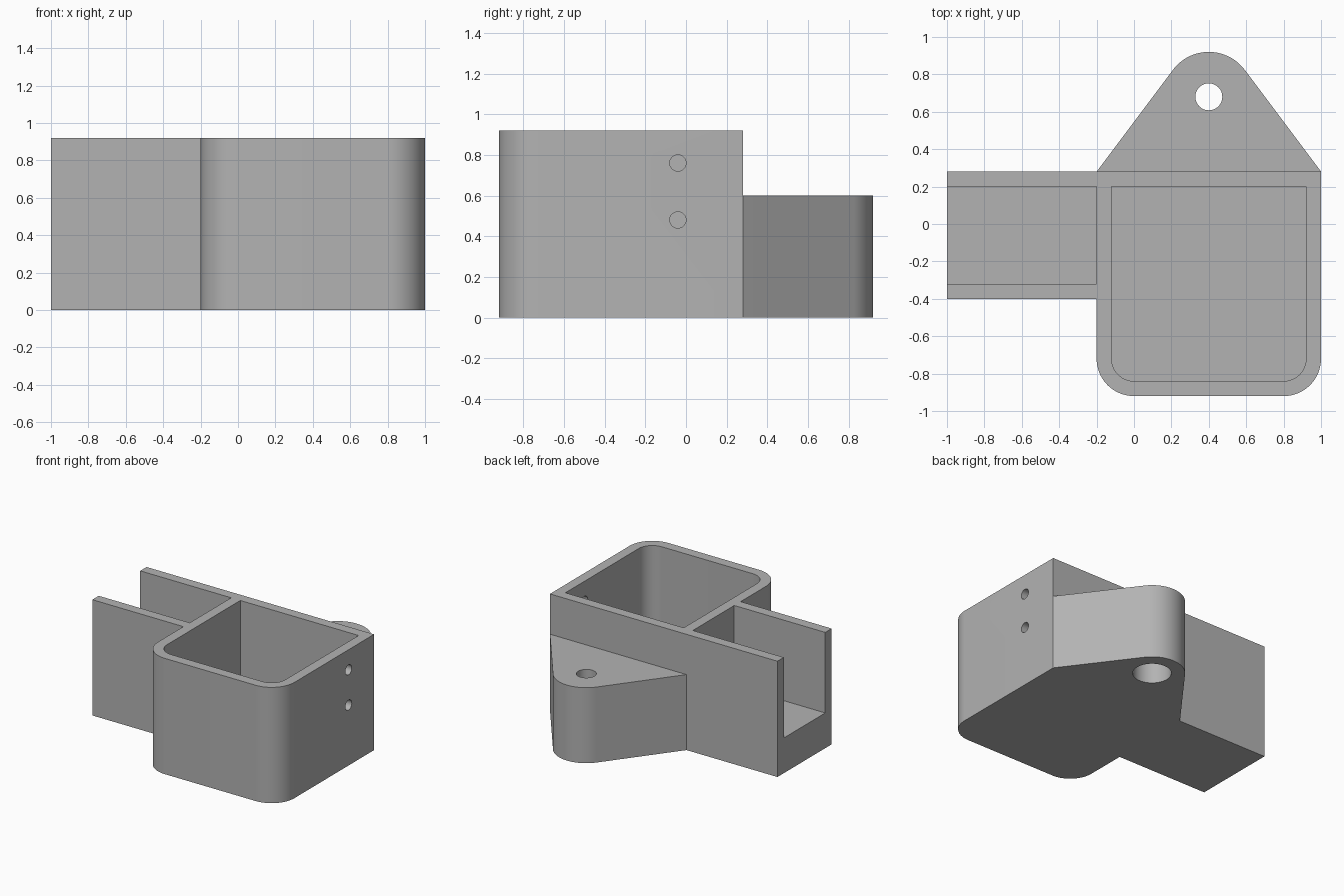
import bpy, bmesh
from math import sin, cos, radians

cube = bpy.data.objects.get("Cube")
if cube:
    bpy.data.objects.remove(cube, do_unlink=True)

grey = bpy.data.materials.new("plain grey")
grey.use_nodes = True
COLOUR = (0.45, 0.45, 0.45, 1)
grey.diffuse_color = COLOUR
grey.node_tree.nodes["Principled BSDF"].inputs["Base Color"].default_value = COLOUR


def arc(cx, cy, r, start, end, steps=16):
    """Points on an arc, angles in degrees."""
    angles = [radians(start + (end - start) * i / steps) for i in range(steps + 1)]
    return [(cx + r * cos(a), cy + r * sin(a)) for a in angles]


def prism(name, outline, z0, z1):
    """Extrude a counter-clockwise outline from z0 to z1."""
    bm = bmesh.new()
    face = bm.faces.new([bm.verts.new((x, y, z0)) for x, y in outline])
    top = bmesh.ops.extrude_face_region(bm, geom=[face])["geom"]
    moved = [v for v in top if isinstance(v, bmesh.types.BMVert)]
    bmesh.ops.translate(bm, verts=moved, vec=(0, 0, z1 - z0))
    bmesh.ops.recalc_face_normals(bm, faces=bm.faces)
    mesh = bpy.data.meshes.new(name)
    bm.to_mesh(mesh)
    bm.free()
    mesh.materials.append(grey)
    obj = bpy.data.objects.new(name, mesh)
    bpy.context.collection.objects.link(obj)
    return obj


def circle(x, y, r):
    return arc(x, y, r, 0, 360, 48)[:-1]


def finish(obj, cutters):
    """Cut the pockets and holes, then smooth the round faces."""
    bpy.ops.object.select_all(action="DESELECT")
    obj.select_set(True)
    bpy.context.view_layer.objects.active = obj
    for cutter in cutters:
        cutter.hide_render = True
        mod = obj.modifiers.new("cut", "BOOLEAN")
        mod.operation, mod.solver, mod.object = "DIFFERENCE", "EXACT", cutter
        bpy.ops.object.modifier_apply(modifier=mod.name)
        bpy.data.objects.remove(cutter, do_unlink=True)
    bpy.ops.object.shade_smooth_by_angle(angle=radians(30))


HEIGHT, FLOOR, BACK = 0.92, 0.28, 0.28

# Rounded box and side channel share one solid body
body = prism("holder_body",
             [(1, BACK), (-1, BACK), (-1, -0.4), (-0.2, -0.4)]
             + arc(0, -0.72, 0.2, 180, 270) + arc(0.8, -0.72, 0.2, 270, 360),
             0, HEIGHT)

# Box pocket, rounded at the front
box_pocket = prism("box_pocket",
                   [(0.92, 0.2), (-0.12, 0.2)]
                   + arc(0, -0.72, 0.12, 180, 270) + arc(0.8, -0.72, 0.12, 270, 360),
                   FLOOR, 1.2)

# Channel pocket, open at the end
channel_pocket = prism("channel_pocket",
                       [(-0.2, 0.2), (-1.2, 0.2), (-1.2, -0.32), (-0.2, -0.32)],
                       FLOOR, 1.2)

# Two small holes through the outer side wall
side_holes = []
for z in (0.48, 0.76):
    hole = prism("side_hole", circle(0, 0, 0.04), -0.1, 0.1)
    hole.rotation_euler.y = radians(90)
    hole.location = (0.96, -0.04, z)
    side_holes.append(hole)
finish(body, [box_pocket, channel_pocket] + side_holes)

# Mounting tab at the back with a bolt hole, recessed from below
tab = prism("mounting_tab",
            [(-0.2, BACK), (1, BACK)] + arc(0.4, 0.68, 0.24, 36.87, 143.13, 32),
            0, 0.6)
finish(tab, [prism("bolt_hole", circle(0.4, 0.68, 0.072), -0.1, 0.8),
             prism("bolt_recess", circle(0.4, 0.68, 0.14), -0.1, 0.4)])
